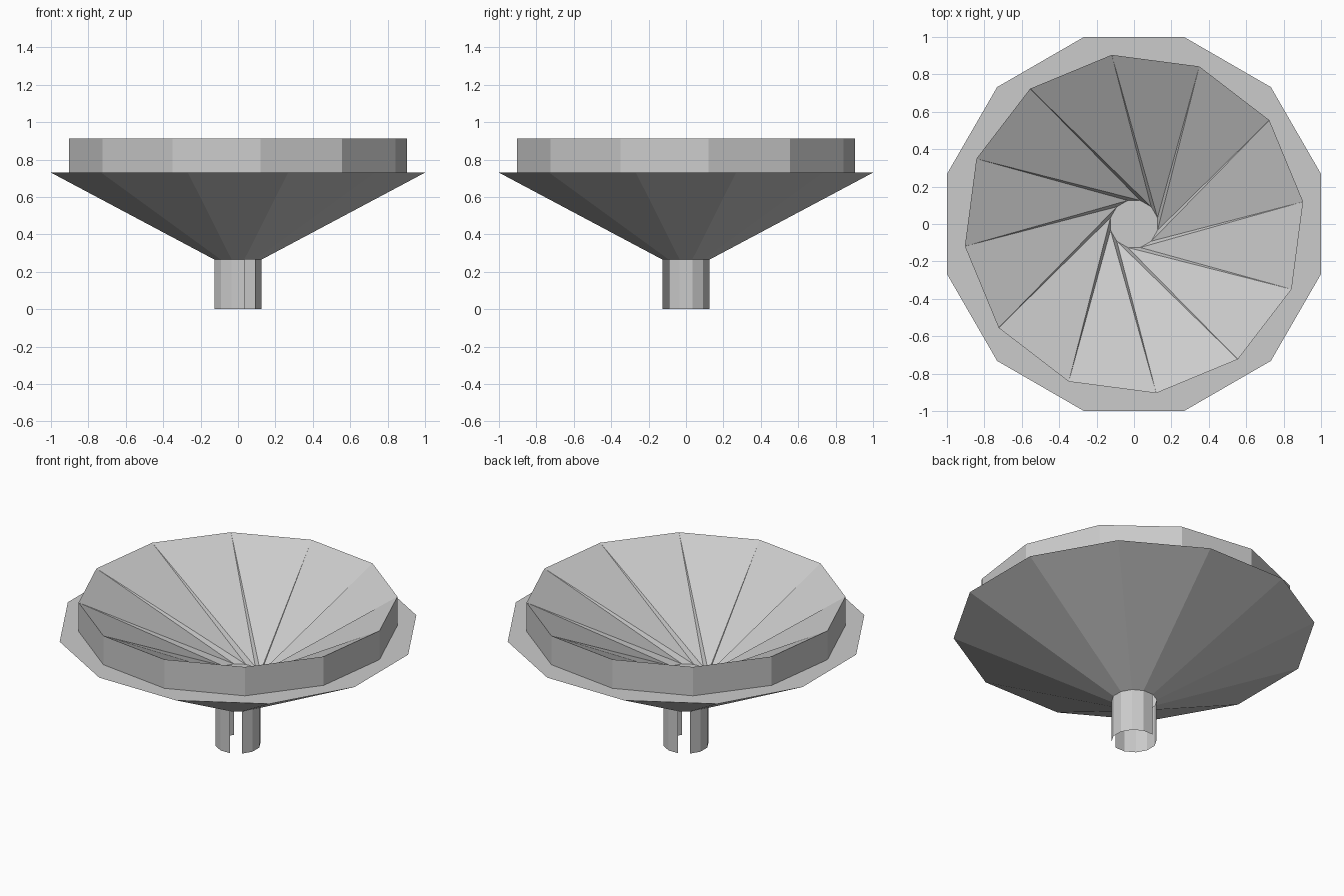
import bpy, bmesh
from math import sin, cos, radians

if "Cube" in bpy.data.objects:
    bpy.data.objects.remove(bpy.data.objects["Cube"])

N = 12
R_BRIM, R_RIM, R_STEM = 1.035, 0.912, 0.13
Z_STEM, Z_FLOOR, Z_BRIM, Z_TOP = 0.265, 0.447, 0.73, 0.912


def ring(bm, r, z, start, count=N):
    """Verts around z at 30 degree steps, first one at angle start."""
    return [bm.verts.new((r * cos(radians(start + 30 * i)),
                          r * sin(radians(start + 30 * i)), z)) for i in range(count)]


def band(bm, a, b, closed=True):
    for i in range(len(a) if closed else len(a) - 1):
        j = (i + 1) % len(a)
        bm.faces.new((a[i], a[j], b[j], b[i]))


def finish(bm, name):
    me = bpy.data.meshes.new(name)
    bm.to_mesh(me)
    bm.free()
    ob = bpy.data.objects.new(name, me)
    bpy.context.collection.objects.link(ob)


# dish: outer cone, flat brim, upright rim, inner cone with a slight twist, floor
bm = bmesh.new()
base = ring(bm, R_STEM, Z_STEM, -45)
brim = ring(bm, R_BRIM, Z_BRIM, -45)
rim_low = ring(bm, R_RIM, Z_BRIM, 7.5)
rim_top = ring(bm, R_RIM, Z_TOP, 7.5)
floor = ring(bm, R_STEM, Z_FLOOR, -45)
band(bm, base, brim)
band(bm, brim, rim_low[-2:] + rim_low[:-2])   # join to the nearest rim verts
band(bm, rim_low, rim_top)
for i in range(N):
    bm.faces.new((rim_top[i], floor[i], floor[i - 1]))
    bm.faces.new((rim_top[i], floor[i - 1], rim_top[i - 1]))
bm.faces.new(floor)
bmesh.ops.recalc_face_normals(bm, faces=bm.faces)
finish(bm, "funnel_dish")

# stem: two thin curved walls with a gap on each side
for name, start in (("stem_wall_right", -45), ("stem_wall_left", 135)):
    bm = bmesh.new()
    band(bm, ring(bm, R_STEM, 0, start, 6), ring(bm, R_STEM, Z_STEM, start, 6), False)
    finish(bm, name)
